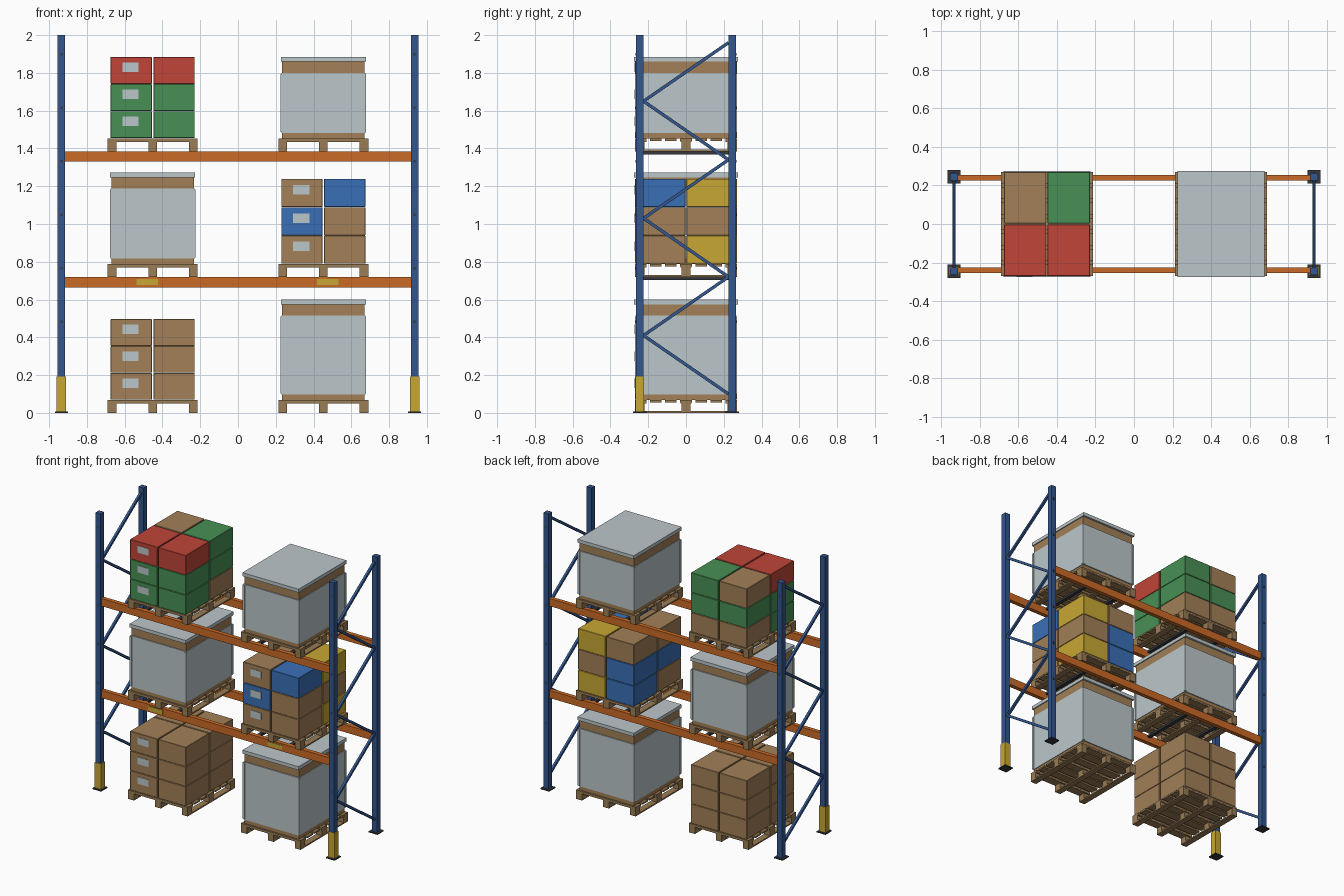
import bpy, bmesh
from mathutils import Vector

if "Cube" in bpy.data.objects:
    bpy.data.objects.remove(bpy.data.objects["Cube"])


def material(name, *rgb):
    m = bpy.data.materials.new(name)
    m.use_nodes = True
    m.diffuse_color = (*rgb, 1)
    m.node_tree.nodes["Principled BSDF"].inputs["Base Color"].default_value = (*rgb, 1)
    return m


STEEL = material("steel blue", 0.033, 0.093, 0.27)
ORANGE = material("beam orange", 0.6, 0.145, 0.02)
CARD = material("cardboard", 0.36, 0.215, 0.095)
WOOD = material("pallet wood", 0.32, 0.2, 0.09)
FILM = material("pale wrap", 0.5, 0.57, 0.59)
RED = material("box red", 0.53, 0.06, 0.04)
GREEN = material("box green", 0.065, 0.28, 0.09)
BLUE = material("box blue", 0.042, 0.16, 0.47)
YELLOW = material("safety yellow", 0.58, 0.39, 0.035)
DARK = material("dark metal", 0.035, 0.038, 0.045)


def boxes(name, mat, items, bevel=0):
    """One object from a list of (centre, size) boxes."""
    bm = bmesh.new()
    for centre, size in items:
        verts = bmesh.ops.create_cube(bm, size=1)["verts"]
        for v in verts:
            v.co = Vector(a * s + c for a, s, c in zip(v.co, size, centre))
    return finish(name, mat, bm, bevel)


def finish(name, mat, bm, bevel=0):
    mesh = bpy.data.meshes.new(name)
    bm.to_mesh(mesh)
    bm.free()
    mesh.materials.append(mat)
    ob = bpy.data.objects.new(name, mesh)
    bpy.context.collection.objects.link(ob)
    if bevel:
        mod = ob.modifiers.new("soft edges", "BEVEL")
        mod.width = bevel
        mod.segments = 1
    return ob


def bar(name, mat, a, b, width):
    """Square bar between two points in a plane of constant x."""
    a, b = Vector(a), Vector(b)
    ob = boxes(name, mat, [((0, 0, 0), (width, width, (b - a).length))])
    ob.location = (a + b) / 2
    ob.rotation_euler = (b - a).to_track_quat("Z", "X").to_euler()


POST_X, POST_Y = 0.935, 0.245
LEVELS = (0.72, 1.385)      # beam tops
BAY_X = 0.452

# Upright frames
for side, sx in (("left", 1), ("right", -1)):
    x = sx * POST_X
    for end, sy in (("front", -1), ("back", 1)):
        y = sy * POST_Y
        boxes(f"{side}_{end}_post", STEEL, [((x, y, 1.003), (0.04, 0.04, 1.994))])
        boxes(f"{side}_{end}_foot_plate", DARK, [((x, y, 0.004), (0.07, 0.07, 0.008))])
        boxes(f"{side}_{end}_post_holes", DARK,
              [((x, y + sy * 0.02, 0.2 + 0.283 * i), (0.01, 0.003, 0.014)) for i in range(1, 7)])
    boxes(f"{side}_post_guard", YELLOW, [((x, -POST_Y, 0.1), (0.05, 0.046, 0.184))])
    # Zigzag bracing
    for i in range(6):
        y = 0.225 if i % 2 == 0 else -0.225
        bar(f"{side}_brace_{i + 1}", STEEL, (x, y, 0.1 + 0.31 * i), (x, -y, 0.41 + 0.31 * i), 0.017)

# Beams and the support bars under the pallets
for n, top in enumerate(LEVELS, 1):
    for end, sy in (("front", -1), ("back", 1)):
        boxes(f"{end}_beam_{n}", ORANGE, [((0, sy * 0.24, top - 0.0275), (1.83, 0.03, 0.055))])
    boxes(f"pallet_supports_{n}", DARK,
          [((s * BAY_X + d, 0, top - 0.009), (0.025, 0.45, 0.017))
           for s in (-1, 1) for d in (-0.13, 0.13)])
boxes("beam_load_plates", YELLOW,
      [((x, -0.2565, LEVELS[0] - 0.027), (0.115, 0.005, 0.032)) for x in (-0.48, 0.475)])


def pallet(name, x, z):
    parts = []
    for dx in (-0.215, 0, 0.215):
        parts.append(((x + dx, 0, z + 0.005), (0.046, 0.54, 0.01)))
        for y in (-0.245, 0, 0.245):
            parts.append(((x + dx, y, z + 0.03), (0.046, 0.05, 0.04)))
    # Cross boards, then the slatted deck
    parts += [((x, y, z + 0.0525), (0.476, 0.06, 0.007)) for y in (-0.24, 0, 0.24)]
    parts += [((x, -0.24 + 0.08 * i, z + 0.061), (0.476, 0.062, 0.012)) for i in range(7)]
    boxes(name, WOOD, parts)


def wrapped_load(name, x, z, top):
    """Carton core on a pallet, wrapped in film, with a flat cap."""
    pallet(name + "_pallet", x, z)
    core_bottom = z + 0.067
    boxes(name + "_core", CARD, [((x, 0, (core_bottom + top - 0.02) / 2),
                                  (0.436, 0.52, top - 0.02 - core_bottom))])
    low, high = z + 0.097, top - 0.085
    boxes(name + "_wrap", FILM, [((x, 0, (low + high) / 2), (0.446, 0.534, high - low))])
    boxes(name + "_corner_guards", FILM,
          [((x + i * 0.218, j * 0.262, (low + high) / 2), (0.016, 0.016, high - low - 0.01))
           for i in (-1, 1) for j in (-1, 1)])
    boxes(name + "_cap", FILM, [((x, 0, top - 0.0125), (0.45, 0.548, 0.025))])


def carton_stack(name, x, z, top, tiers):
    """Tiers from the bottom up, each: front -x, front +x, back -x, back +x."""
    pallet(name + "_pallet", x, z)
    base = z + 0.069
    h = (top - base) / len(tiers)
    labels = []
    for t, colours in enumerate(tiers):
        zc = base + h * (t + 0.5)
        for k, mat in enumerate(colours):
            cx = x + (0.1135 if k % 2 else -0.1135)
            cy = 0.137 if k > 1 else -0.137
            boxes(f"{name}_carton_{t + 1}_{k + 1}", mat,
                  [((cx, cy, zc), (0.219, 0.267, h - 0.002))], 0.002)
        labels.append(((x - 0.117, -0.2715, zc + 0.017), (0.085, 0.004, 0.05)))
    boxes(name + "_labels", FILM, labels)


# Loads
carton_stack("ground_cartons", -BAY_X, 0, 0.497, [[CARD] * 4] * 3)
carton_stack("middle_cartons", BAY_X, LEVELS[0], 1.24,
             [(CARD, CARD, BLUE, YELLOW), (BLUE, CARD, BLUE, CARD), (CARD, BLUE, CARD, YELLOW)])
carton_stack("top_cartons", -BAY_X, LEVELS[1], 1.885,
             [(GREEN, GREEN, CARD, CARD), (GREEN, GREEN, GREEN, GREEN), (RED, RED, CARD, GREEN)])
wrapped_load("ground_wrapped", BAY_X, 0, 0.6)
wrapped_load("middle_wrapped", -BAY_X, LEVELS[0], 1.272)
wrapped_load("top_wrapped", BAY_X, LEVELS[1], 1.885)
